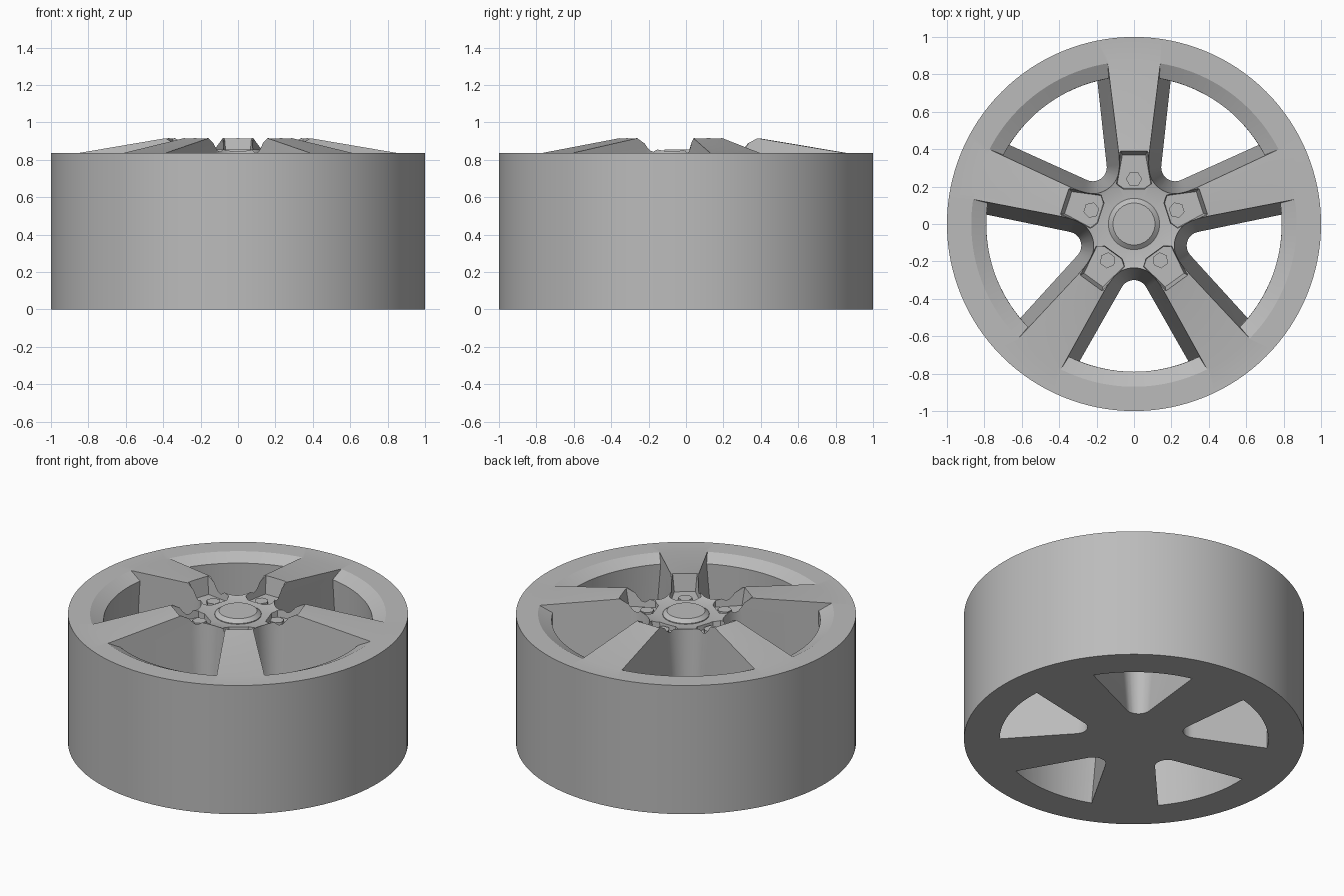
import bpy, bmesh
from math import sin, cos, tau, pi, radians, sqrt, atan2
from mathutils import Matrix, Vector

if "Cube" in bpy.data.objects:
    bpy.data.objects.remove(bpy.data.objects["Cube"])

metal = bpy.data.materials.new("satin grey metal")
metal.use_nodes = True
GREY = (0.5, 0.5, 0.5, 1)
metal.diffuse_color = GREY
metal.node_tree.nodes["Principled BSDF"].inputs["Base Color"].default_value = GREY

SPOKES = [pi / 2 + i * tau / 5 for i in range(5)]
WINDOWS = [a + pi / 5 for a in SPOKES]


def make_object(name, bm):
    bmesh.ops.recalc_face_normals(bm, faces=bm.faces)
    mesh = bpy.data.meshes.new(name)
    bm.to_mesh(mesh)
    bm.free()
    mesh.materials.append(metal)
    obj = bpy.data.objects.new(name, mesh)
    bpy.context.collection.objects.link(obj)
    return obj


def revolve(name, profile, steps):
    """Turn an (r, z) profile around the z axis."""
    bm = bmesh.new()
    verts = [bm.verts.new((r, 0, z)) for r, z in profile]
    edges = [bm.edges.new(pair) for pair in zip(verts, verts[1:])]
    bmesh.ops.spin(bm, geom=verts + edges, cent=(0, 0, 0), axis=(0, 0, 1),
                   angle=tau, steps=steps, use_duplicate=False)
    bmesh.ops.remove_doubles(bm, verts=bm.verts, dist=1e-5)
    bmesh.ops.dissolve_degenerate(bm, edges=bm.edges, dist=1e-5)
    return make_object(name, bm)


def loft(bm, sections, angle):
    """Skin equal-length sections and turn the solid to an angle about z."""
    turn = Matrix.Rotation(angle, 3, 'Z')
    rings = [[bm.verts.new(turn @ Vector(p)) for p in s] for s in sections]
    n = len(rings[0])
    for low, high in zip(rings, rings[1:]):
        for i in range(n):
            j = (i + 1) % n
            bm.faces.new((low[i], low[j], high[j], high[i]))
    bm.faces.new(rings[0])
    bm.faces.new(rings[-1])


def window_section(z, outer):
    """Wedge with a round inner end; it widens with height."""
    a, centre, rad = radians(29.7), 0.375, 0.075 + 0.078 * z
    arc = [pi / 2 + a + (pi - 2 * a) * i / 14 for i in range(15)]
    pts = [(centre + rad * cos(t), rad * sin(t), z) for t in arc]
    # follow the straight side until it meets the outer radius
    x, y = pts[0][:2]
    b = x * cos(a) + y * sin(a)
    d = -b + sqrt(b * b - x * x - y * y + outer * outer)
    end = atan2(y + d * sin(a), x + d * cos(a))
    for i in range(25):
        t = -end + 2 * end * i / 24
        pts.append((outer * cos(t), outer * sin(t), z))
    return pts


def pocket_section(z, shrink):
    """Five-sided lug recess, slightly smaller at its floor."""
    half = [(0.39 - shrink, 0.072), (0.215, 0.1), (0.18 + shrink / 2, 0.065)]
    half = [(r, w - shrink / 2) for r, w in half]
    return [(r, w, z) for r, w in half] + [(r, -w, z) for r, w in reversed(half)]


def cut(target, cutter):
    mod = target.modifiers.new("cut", 'BOOLEAN')
    mod.object, mod.solver = cutter, 'EXACT'
    bpy.context.view_layer.objects.active = target
    bpy.ops.object.modifier_apply(modifier=mod.name)
    bpy.data.objects.remove(cutter)


# Wheel body: barrel, flat lip, raised spoke cone and dished hub
wheel = revolve("wheel_body", [
    (0, 0), (1, 0), (1, 0.835), (0.868, 0.835), (0.39, 0.915),
    (0.30, 0.865), (0.22, 0.84), (0.14, 0.83), (0, 0.83)], 128)

# Five windows between the spokes, with a bevelled outer edge
bm = bmesh.new()
for angle in WINDOWS:
    loft(bm, [window_section(-0.02, 0.79), window_section(0.795, 0.79),
              window_section(1.0, 1.2)], angle)
cut(wheel, make_object("window_cutter", bm))

# Lug recesses at the foot of each spoke
bm = bmesh.new()
for angle in SPOKES:
    loft(bm, [pocket_section(0.805, 0.02), pocket_section(0.915, 0),
              pocket_section(1.0, 0)], angle)
cut(wheel, make_object("pocket_cutter", bm))

# Centre cap
cap = revolve("centre_cap", [(0, 0.8), (0.137, 0.8), (0.137, 0.835),
                             (0.112, 0.855), (0, 0.855)], 48)

# Hexagonal lug nuts
bm = bmesh.new()
for angle in SPOKES:
    place = Matrix.Rotation(angle, 4, 'Z') @ Matrix.Translation((0.24, 0, 0.81))
    bmesh.ops.create_cone(bm, segments=6, radius1=0.043, radius2=0.043,
                          depth=0.035, cap_ends=True, matrix=place)
nuts = make_object("lug_nuts", bm)

for obj in (wheel, cap):
    bpy.ops.object.select_all(action='DESELECT')
    obj.select_set(True)
    bpy.context.view_layer.objects.active = obj
    bpy.ops.object.shade_smooth_by_angle(angle=radians(25))
